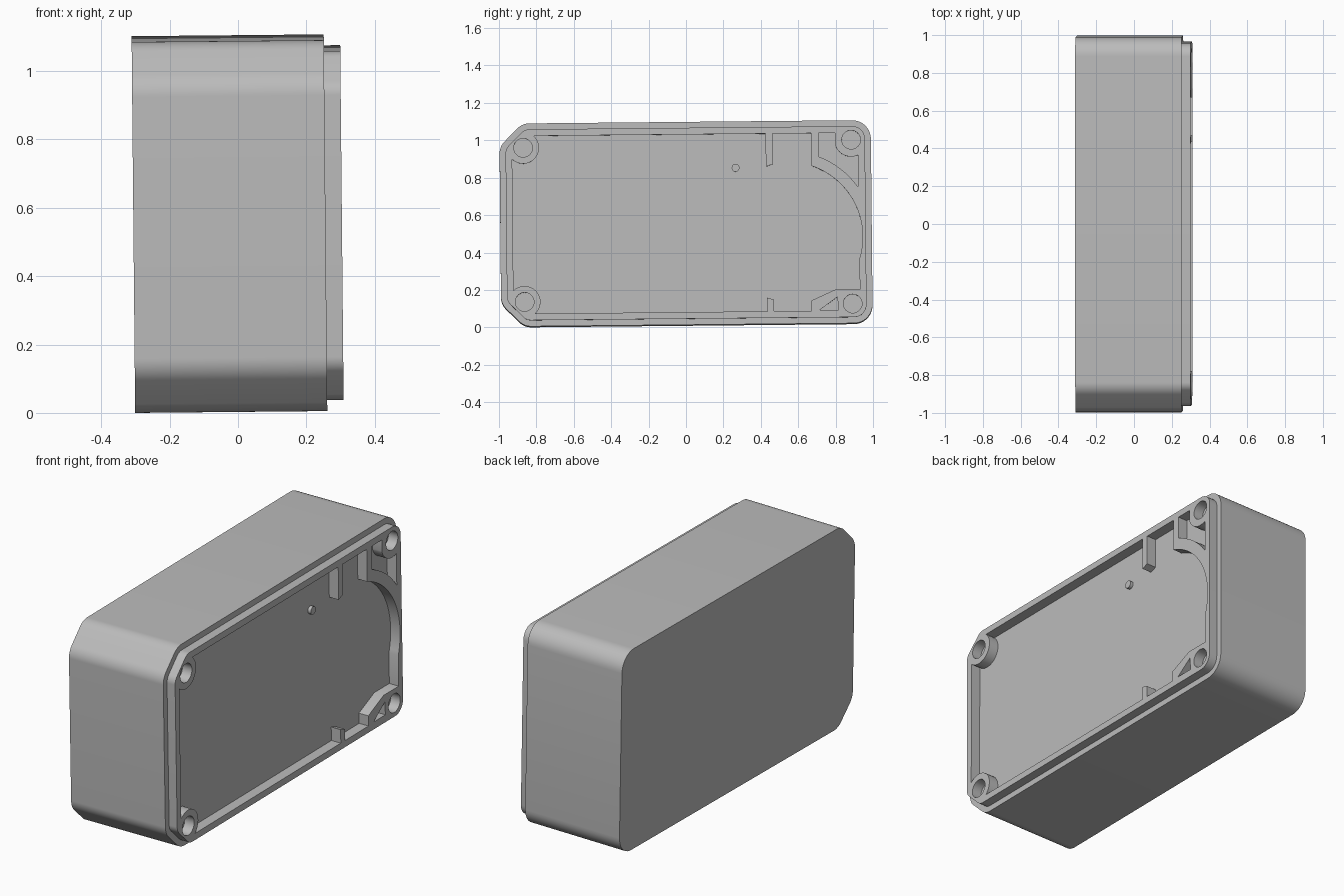
import bpy, bmesh, math
from mathutils import Vector, Matrix

if "Cube" in bpy.data.objects:
    bpy.data.objects.remove(bpy.data.objects["Cube"])

# Main levels along x and half sizes of the outline (u along y, v along z)
BACK, SHELF, FLOOR, RIM = -0.306, 0.256, 0.248, 0.304
W, H = 0.993, 0.5425

plastic = bpy.data.materials.new("grey plastic")
plastic.diffuse_color = (0.5, 0.5, 0.5, 1)
plastic.use_nodes = True
plastic.node_tree.nodes["Principled BSDF"].inputs["Base Color"].default_value = plastic.diffuse_color


def arc(cu, cv, r, a0, a1, n=16):
    """Points on an arc, angles in degrees."""
    angles = [math.radians(a0 + (a1 - a0) * i / n) for i in range(n + 1)]
    return [(cu + r * math.cos(a), cv + r * math.sin(a)) for a in angles]


def circle(cu, cv, r, n=32):
    return arc(cu, cv, r, 0, 360, n)[:-1]


def rounded(corners, n=10):
    """Fillet every (u, v, radius) corner of a convex outline."""
    pts = []
    for i, (u, v, r) in enumerate(corners):
        p = Vector((u, v))
        a = (Vector(corners[i - 1][:2]) - p).normalized()
        b = (Vector(corners[(i + 1) % len(corners)][:2]) - p).normalized()
        half = a.angle(b) / 2
        c = p + (a + b).normalized() * r / math.sin(half)
        start = p + a * r / math.tan(half) - c
        end = p + b * r / math.tan(half) - c
        a0 = math.degrees(math.atan2(start.y, start.x))
        a1 = math.degrees(math.atan2(end.y, end.x))
        pts += arc(c.x, c.y, r, a0, a0 + (a1 - a0 + 180) % 360 - 180, n)
    return pts


def box_outline(d):
    """Case outline shrunk by d: two round corners, two chamfered ones."""
    w, h, c = W - d, H - d, 0.1225 - 0.586 * d
    return rounded([(w, -h, 0.1 - d), (w, h, 0.1 - d),
                    (-w + c, h, 0.09 - d), (-w, h - c, 0.09 - d),
                    (-w, -h + c, 0.09 - d), (-w + c, -h, 0.09 - d)])


def prism(name, outline, x0, x1):
    bm = bmesh.new()
    face = bm.faces.new([bm.verts.new((x0, u, v)) for u, v in outline])
    new = bmesh.ops.extrude_face_region(bm, geom=[face])["geom"]
    bmesh.ops.translate(bm, vec=(x1 - x0, 0, 0),
                        verts=[g for g in new if isinstance(g, bmesh.types.BMVert)])
    bmesh.ops.recalc_face_normals(bm, faces=bm.faces)
    mesh = bpy.data.meshes.new(name)
    bm.to_mesh(mesh)
    bm.free()
    mesh.materials.append(plastic)
    ob = bpy.data.objects.new(name, mesh)
    bpy.context.collection.objects.link(ob)
    return ob


def combine(target, other, operation):
    mod = target.modifiers.new("combine", 'BOOLEAN')
    mod.operation, mod.solver, mod.object = operation, 'EXACT', other
    bpy.context.view_layer.objects.active = target
    bpy.ops.object.modifier_apply(modifier=mod.name)
    bpy.data.objects.remove(other)


# Case body with the stepped lip
case = prism("case", box_outline(0), BACK, SHELF)
combine(case, prism("lip", box_outline(0.032), SHELF - 0.1, RIM), 'UNION')

# Main recess: goes round the left bosses, two ribs, the big arc and the corner block
T, R = 0.475, 0.926
recess = (arc(-0.867, 0.412, 0.085, 226, 408)
          + [(0.43, T), (0.43, 0.298), (0.466, 0.312), (0.466, T), (0.673, T)]
          + arc(0.544, -0.078, 0.40, 71.2, -17.3, 28)
          + [(R, -0.362), (0.797, -0.361), (0.666, -0.42), (0.666, -T),
             (0.466, -T), (0.466, -0.413), (0.43, -0.402), (0.43, -T)]
          + arc(-0.867, -0.412, 0.085, -48, 134))

# Small pocket between the arc wall and the upper boss, and the triangle pocket
upper_pocket = ([(0.713, T), (0.802, T)]
                + arc(0.887, 0.438, 0.09, 195, 293)
                + arc(0.544, -0.078, 0.46, 34.7, 68.4))
triangle = [(0.71, -0.471), (0.806, -0.401), (0.81, -0.471)]

cuts = [recess, upper_pocket, triangle]
# Screw holes
cuts += [circle(u, s * v, 0.05) for s in (1, -1) for u, v in ((-0.867, 0.412), (0.887, 0.438))]
for outline in cuts:
    combine(case, prism("cutter", outline, FLOOR, RIM + 0.05), 'DIFFERENCE')

# Small stud on the floor
stud = prism("floor_stud", circle(0.268, 0.294, 0.021, 20), FLOOR - 0.005, FLOOR + 0.018)

# The case leans very slightly; tilt it, then stand it on the ground
tilt = Matrix.Rotation(-0.0095, 4, 'Y') @ Matrix.Rotation(0.0098, 4, 'X')
for ob in (case, stud):
    ob.data.transform(tilt)
low = min(v.co.z for v in case.data.vertices)
for ob in (case, stud):
    ob.data.transform(Matrix.Translation((0, 0, -low)))
    bpy.ops.object.select_all(action='DESELECT')
    ob.select_set(True)
    bpy.context.view_layer.objects.active = ob
    bpy.ops.object.shade_smooth_by_angle(angle=math.radians(30))
